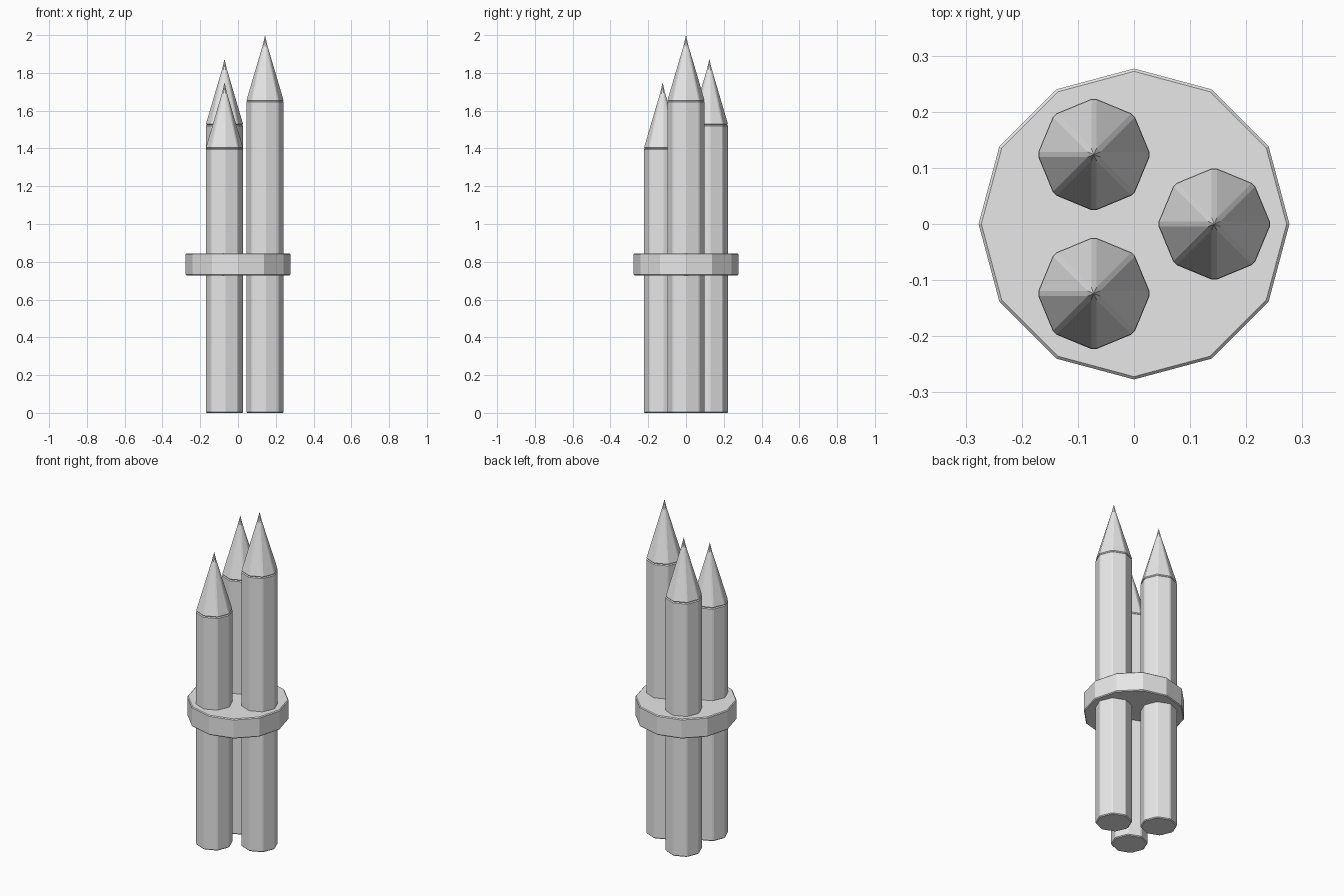
import bpy
import bmesh
from math import cos, sin, pi
from mathutils import Vector

if "Cube" in bpy.data.objects:
    bpy.data.objects.remove(bpy.data.objects["Cube"])

grey = bpy.data.materials.new("light grey")
grey.use_nodes = True
grey.diffuse_color = (0.8, 0.8, 0.8, 1)
grey.node_tree.nodes["Principled BSDF"].inputs["Base Color"].default_value = (0.8, 0.8, 0.8, 1)


def ring(bm, sides, radius, z, cut):
    """Polygon ring whose corners are chamfered by the length cut."""
    corners = [Vector((radius * cos(2 * pi * i / sides), radius * sin(2 * pi * i / sides), z))
               for i in range(sides)]
    if not cut:
        return [bm.verts.new(c) for c in corners]
    verts = []
    for i, c in enumerate(corners):
        for other in (corners[i - 1], corners[(i + 1) % sides]):
            side = other - c
            verts.append(bm.verts.new(c + side * min(0.5, cut / side.length)))
    return verts


def loft(name, sides, profile, location, cut=0, apex=None):
    """Join rings given as (radius, height), ending in a cap or a point."""
    bm = bmesh.new()
    rings = [ring(bm, sides, r, z, cut) for r, z in profile]
    for low, high in zip(rings, rings[1:]):
        for i in range(len(low)):
            bm.faces.new((low[i - 1], low[i], high[i], high[i - 1]))
    bm.faces.new(rings[0][::-1])
    if apex is None:
        bm.faces.new(rings[-1])
    else:
        tip = bm.verts.new((0, 0, apex))
        for i in range(len(rings[-1])):
            bm.faces.new((rings[-1][i - 1], rings[-1][i], tip))
    bmesh.ops.remove_doubles(bm, verts=bm.verts, dist=0.0001)
    bmesh.ops.recalc_face_normals(bm, faces=bm.faces)
    mesh = bpy.data.meshes.new(name)
    bm.to_mesh(mesh)
    bm.free()
    mesh.materials.append(grey)
    obj = bpy.data.objects.new(name, mesh)
    obj.location = location
    bpy.context.collection.objects.link(obj)
    return obj


EDGE = 0.005      # chamfer size
RADIUS = 0.101    # shaft radius
SPREAD = 0.143    # distance of each shaft from the centre
POINT = 0.35      # height of each pointed tip

# Three octagonal shafts with pointed tips, each a step shorter
for i, place in enumerate(("left", "back", "front")):
    angle = 2 * pi * i / 3
    spot = (SPREAD * cos(angle), SPREAD * sin(angle), 0)
    top = 1.65 - 0.125 * i
    loft(place + "_shaft", 8,
         [(RADIUS - EDGE, 0), (RADIUS, EDGE), (RADIUS, top - EDGE), (RADIUS - EDGE, top)],
         spot, EDGE)
    # The chamfers on the tip meet just below its point
    loft(place + "_tip", 8,
         [(RADIUS - EDGE, top), (RADIUS - 0.001, top + EDGE), (0.013, top + POINT - 0.05)],
         spot, EDGE, top + POINT)

# Twelve-sided band that holds the shafts together
loft("holding_band", 12,
     [(0.277 - EDGE, 0.727), (0.277, 0.727 + EDGE), (0.277, 0.845 - EDGE), (0.277 - EDGE, 0.845)],
     (0, 0, 0))
